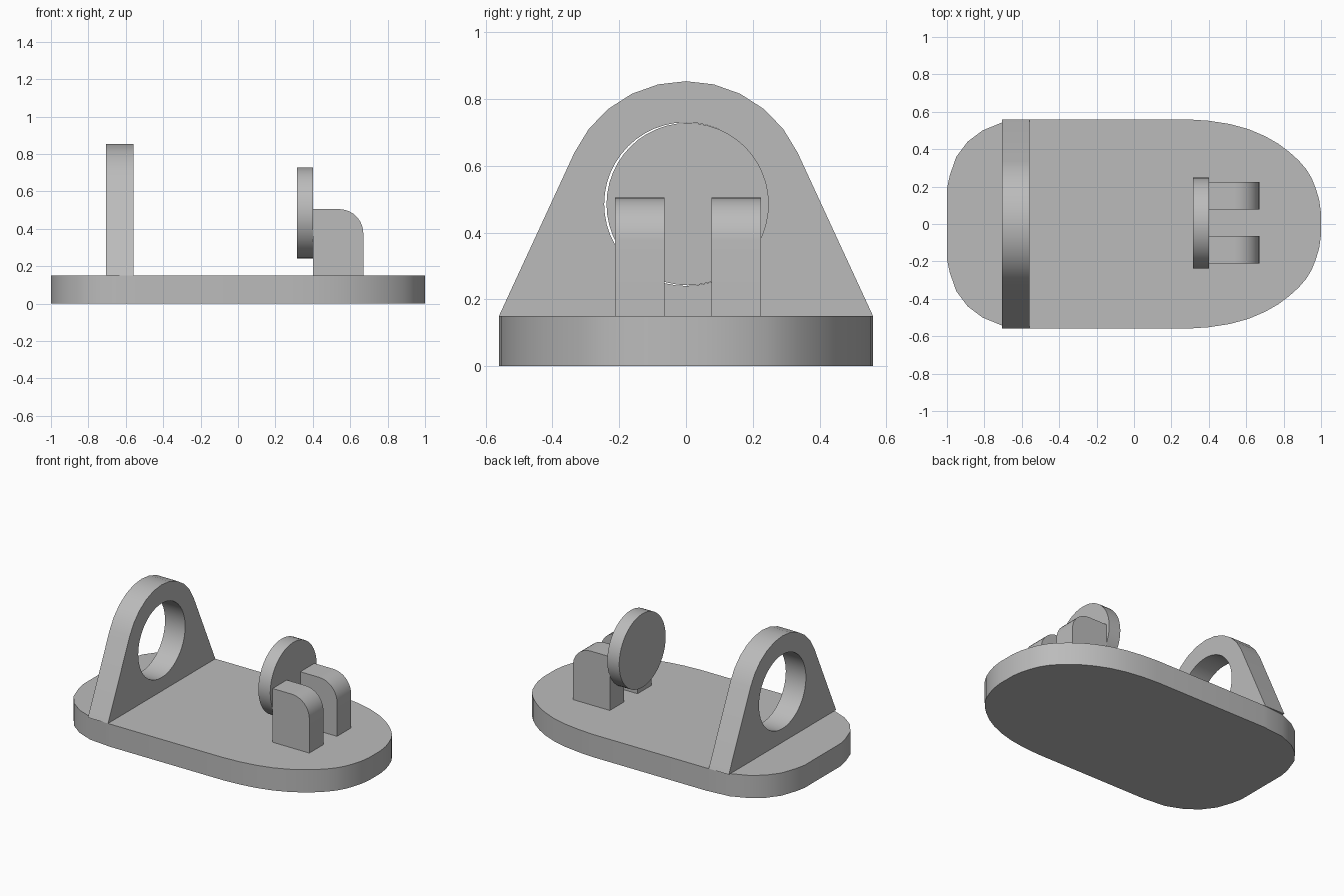
import bpy, bmesh
from math import sin, cos, pi, radians
from mathutils import Vector

cube = bpy.data.objects.get("Cube")
if cube:
    bpy.data.objects.remove(cube, do_unlink=True)

grey = bpy.data.materials.new("mid grey")
grey.use_nodes = True
GREY = (0.5, 0.5, 0.5, 1)
grey.diffuse_color = GREY
grey.node_tree.nodes["Principled BSDF"].inputs["Base Color"].default_value = GREY


def arc(cx, cy, r, start, end, steps):
    """Points along an arc, angles in degrees."""
    angles = [radians(start + (end - start) * i / steps) for i in range(steps + 1)]
    return [(cx + r * cos(a), cy + r * sin(a)) for a in angles]


def plate(name, loops, place, depth):
    """Fill the outline (and holes), then extrude it along depth."""
    bm = bmesh.new()
    edges = []
    for loop in loops:
        verts = [bm.verts.new(place(u, v)) for u, v in loop]
        edges += [bm.edges.new((a, b)) for a, b in zip(verts, verts[1:] + verts[:1])]
    bmesh.ops.triangle_fill(bm, edges=edges, use_beauty=True, use_dissolve=False)
    ext = bmesh.ops.extrude_face_region(bm, geom=bm.faces[:], use_keep_orig=True)
    moved = [g for g in ext["geom"] if isinstance(g, bmesh.types.BMVert)]
    bmesh.ops.translate(bm, verts=moved, vec=Vector(depth))
    bmesh.ops.recalc_face_normals(bm, faces=bm.faces[:])
    mesh = bpy.data.meshes.new(name)
    bm.to_mesh(mesh)
    bm.free()
    mesh.materials.append(grey)
    obj = bpy.data.objects.new(name, mesh)
    bpy.context.collection.objects.link(obj)
    bpy.ops.object.select_all(action="DESELECT")
    obj.select_set(True)
    bpy.context.view_layer.objects.active = obj
    bpy.ops.object.shade_smooth_by_angle(angle=radians(30))
    return obj


BASE_TOP = 0.15
AXIS_Z = 0.485

# Base: half outline mirrored across the long axis
half = [(-1, 0.19), (-0.985, 0.26), (-0.95, 0.36), (-0.89, 0.44), (-0.81, 0.5),
        (-0.7, 0.545), (-0.54, 0.56), (0.28, 0.56), (0.4, 0.552), (0.51, 0.535),
        (0.61, 0.508), (0.7, 0.47), (0.77, 0.43), (0.83, 0.385), (0.88, 0.34),
        (0.92, 0.294), (0.95, 0.245), (0.973, 0.187), (0.99, 0.13), (1, 0.06)]
outline = half + [(x, -y) for x, y in reversed(half)]
plate("base", [outline], lambda x, y: (x, y, 0), (0, 0, BASE_TOP))

# Upright ring support with tapered sides and a round hole
support = [(0.56, BASE_TOP)] + arc(0, AXIS_Z, 0.368, 24.8, 155.2, 10) + [(-0.56, BASE_TOP)]
hole = arc(0, AXIS_Z, 0.245, 0, 360, 48)[:-1]
plate("ring_support", [support, hole], lambda y, z: (-0.705, y, z), (0.147, 0, 0))

# Round stop disc
disc = arc(0.005, AXIS_Z, 0.243, 0, 360, 48)[:-1]
plate("stop_disc", [disc], lambda y, z: (0.315, y, z), (0.087, 0, 0))

# Pair of lugs behind the disc, each with one rounded corner
lug = [(0.4, BASE_TOP), (0.67, BASE_TOP)] + arc(0.54, 0.375, 0.13, 0, 90, 10) + [(0.4, 0.505)]
for name, y0 in (("front_lug", -0.212), ("back_lug", 0.077)):
    plate(name, [lug], lambda x, z, y0=y0: (x, y0, z), (0, 0.147, 0))
